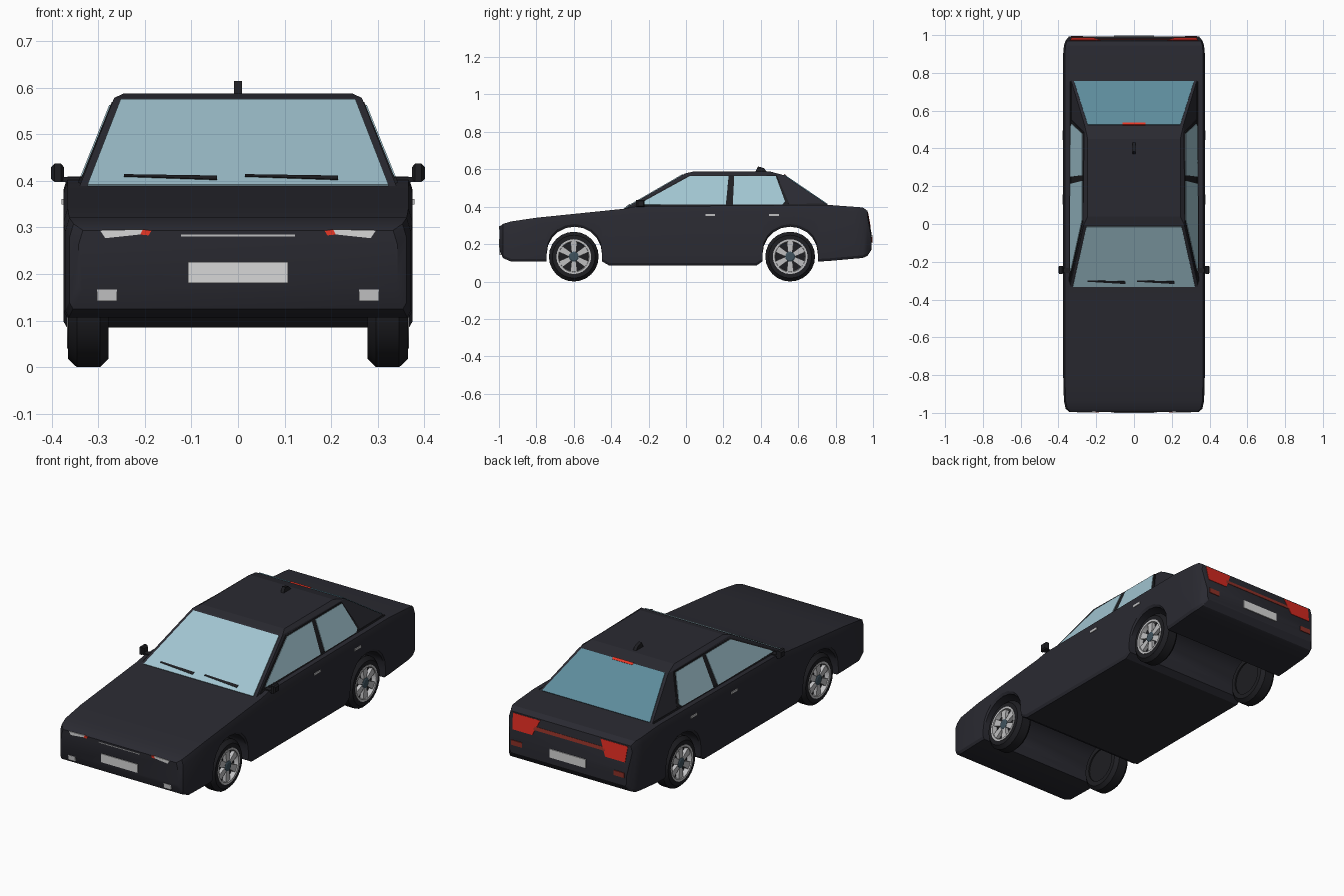
import bpy, bmesh, math
from mathutils import Vector

if "Cube" in bpy.data.objects:
    bpy.data.objects.remove(bpy.data.objects["Cube"])


def mat(name, r, g, b):
    m = bpy.data.materials.new(name)
    m.diffuse_color = (r, g, b, 1)
    m.use_nodes = True
    m.node_tree.nodes["Principled BSDF"].inputs["Base Color"].default_value = m.diffuse_color
    return m


BODY = mat("charcoal_paint", .023, .023, .031)
TRIM = mat("black_rubber_and_trim", .013, .013, .016)
GLASS = mat("window_glass", .36, .56, .64)
REAR_GLASS = mat("tinted_rear_glass", .11, .26, .33)
SILVER = mat("silver_metal", .52, .52, .53)
LAMP = mat("lamp_white", .68, .68, .68)
RED = mat("tail_red", .66, .022, .014)
BRIGHT = mat("bright_red", .88, .04, .02)
DIM = mat("dim_red", .27, .03, .02)
HUB = mat("hub_blue_grey", .05, .085, .11)


def build(name, verts, faces, m, smooth=False):
    bm = bmesh.new()
    vs = [bm.verts.new(v) for v in verts]
    for f in faces:
        bm.faces.new([vs[i] for i in f])
    bmesh.ops.recalc_face_normals(bm, faces=bm.faces)
    me = bpy.data.meshes.new(name)
    bm.to_mesh(me)
    bm.free()
    me.materials.append(m)
    ob = bpy.data.objects.new(name, me)
    bpy.context.collection.objects.link(ob)
    if smooth:
        bpy.ops.object.select_all(action='DESELECT')
        ob.select_set(True)
        bpy.context.view_layer.objects.active = ob
        bpy.ops.object.shade_smooth_by_angle(angle=math.radians(28))
    return ob


def loft(name, rings, m, smooth=False, caps=True, closed=False):
    n, k = len(rings[0]), len(rings)
    verts = [p for r in rings for p in r]
    faces = []
    for i in range(k if closed else k - 1):
        a, b = i * n, (i + 1) % k * n
        faces += [(a + j, a + (j + 1) % n, b + (j + 1) % n, b + j) for j in range(n)]
    if caps and not closed:
        faces += [list(range(n)), list(range((k - 1) * n, k * n))]
    return build(name, verts, faces, m, smooth)


def plate(name, pts, m, t=.004):
    # thin panel centred on a polygon
    p = [Vector(q) for q in pts]
    n = (p[1] - p[0]).cross(p[2] - p[0]).normalized() * t
    return loft(name, [[q - n for q in p], [q + n for q in p]], m)


def box(name, x0, x1, y0, y1, z0, z1, m):
    return loft(name, [[(x, y0, z0), (x, y1, z0), (x, y1, z1), (x, y0, z1)] for x in (x0, x1)], m)


def lathe(name, prof, s, y, z, m, n=24, closed=False):
    # rings of (x, radius) around a sideways axle
    rings = [[(s * x, y + r * math.cos(2 * math.pi * i / n), z + r * math.sin(2 * math.pi * i / n))
              for i in range(n)] for x, r in prof]
    return loft(name, rings, m, True, closed=closed)


def interp(table, y):
    for (a, u), (b, v) in zip(table, table[1:]):
        if y <= b:
            return u + (v - u) * (y - a) / (b - a)
    return table[-1][1]


# Lower body: sections along the length, wheel arches cut right across
TOP = [(-.996, .294), (-.978, .308), (-.936, .321), (-.80, .341), (-.33, .389), (-.26, .402),
       (.755, .41), (.945, .396), (.970, .378), (.992, .255)]
WIDTH = [(-.996, .342), (-.978, .362), (-.94, .371), (-.8, .375), (.9, .375), (.945, .371),
         (.970, .363), (.992, .345)]
stations = [(-.996, .165), (-.978, .125), (-.936, .107), (-.80, .107)]


def arch(yc):
    pts = [(yc - .149, .107)]
    for i in range(11):
        a = math.pi * i / 10
        pts.append((yc - .148 * math.cos(a), .147 + .146 * math.sin(a)))
    return pts + [(yc + .149, .107)]


FRONT, REAR = -.597, .557
stations += arch(FRONT) + [(-.41, .085), (-.33, .085), (-.26, .085), (.376, .085)] + arch(REAR)
stations += [(.755, .109), (.9, .122), (.945, .126), (.970, .137), (.992, .17)]
rings = []
for y, b in stations:
    t, w = interp(TOP, y), interp(WIDTH, y)
    half = [(w - .008, b), (w, b + .014), (w, t - .03), (w - .009, t)]
    rings.append([(x, y, z) for x, z in half] + [(-x, y, z) for x, z in reversed(half)])
loft("lower_body", rings, BODY, True)

# Cabin shell with pillars and roof: (front half width, y, z), (rear half width, y, z)
CABIN = (((.342, -.34, .384), (.342, .79, .388)),
         ((.266, -.004, .578), (.262, .525, .568)),
         ((.245, .04, .588), (.245, .45, .588)))
loft("cabin", [[(a, b, c), (d, e, f), (-d, e, f), (-a, b, c)] for (a, b, c), (d, e, f) in CABIN], BODY)


def wind_y(z):
    return -.34 + (z - .384) * 1.732


def back_y(z):
    return .525 - (z - .568) * 1.472


def side(s, y, z, out=0):
    return (s * (.342 - .404 * (z - .385) + out), y, z)


# Windscreen and rear window
plate("windscreen", [(-.323, wind_y(.389), .389), (.323, wind_y(.389), .389),
                     (.252, wind_y(.572), .572), (-.252, wind_y(.572), .572)], GLASS)
plate("rear_window", [(-.318, back_y(.411), .411), (.318, back_y(.411), .411),
                      (.245, back_y(.568), .568), (-.245, back_y(.568), .568)], REAR_GLASS)
plate("high_brake_light", [(-.06, back_y(.571) + .003, .571), (.06, back_y(.571) + .003, .571),
                           (.06, back_y(.563) + .003, .563), (-.06, back_y(.563) + .003, .563)], BRIGHT)

# Wipers
for i, x in enumerate((-.245, .015)):
    pts = [(x, .408), (x + .2, .401), (x + .2, .409), (x, .412)]
    plate(f"wiper_{i}", [(px, wind_y(z) - .006, z) for px, z in pts], TRIM, .003)

# Roof aerial fin
loft("roof_fin", [[(x, .37, .585), (x, .435, .585), (x, .415, .607), (x, .385, .615)]
                  for x in (-.009, .009)], TRIM)

# Front and rear plates and slim front strip
box("front_plate", -.107, .107, -1, -.993, .181, .226, LAMP)
box("rear_plate", -.107, .107, .989, .997, .205, .25, LAMP)
box("front_strip", -.122, .122, -.999, -.993, .281, .285, SILVER)


def tail(x, z):
    return (x, .992 - (z - .255) * .179, z)


plate("tail_strip", [tail(-.21, .318), tail(.21, .318), tail(.21, .336), tail(-.21, .336)], DIM, .002)

for s, tag in ((1, "right"), (-1, "left")):
    # Side glass, black centre pillar and belt strip
    for nm, pts, m, o in (
            ("side_frame", [(-.285, .403), (.015, .568), (.485, .566), (.55, .42), (.54, .405)], TRIM, -.001),
            ("front_side_glass", [(-.25, .409), (-.235, .422), (.02, .562), (.228, .562), (.213, .409)], GLASS, .002),
            ("rear_side_glass", [(.25, .409), (.258, .562), (.48, .562), (.53, .425), (.515, .411)], GLASS, .002)):
        plate(f"{nm}_{tag}", [side(s, y, z, o) for y, z in pts], m)
    plate(f"belt_strip_{tag}", [side(s, y, z, .002) for y, z in
                                ((-.31, .395), (.76, .403), (.75, .415), (-.27, .408))], TRIM)

    # Door mirrors and handles
    loft(f"mirror_{tag}", [[(s * x, y0, z0), (s * x, y1, z0), (s * x, y1, z1), (s * x, y0, z1)]
                           for x, y0, y1, z0, z1 in ((.374, -.258, -.225, .403, .430),
                                                     (.380, -.266, -.222, .398, .437),
                                                     (.394, -.266, -.222, .398, .437),
                                                     (.401, -.256, -.226, .404, .430))], TRIM)
    box(f"mirror_arm_{tag}", s * .325, s * .38, -.26, -.232, .398, .408, TRIM)
    for i, y in enumerate((.13, .47)):
        box(f"door_handle_{i}_{tag}", s * .37, s * .379, y - .026, y + .026, .349, .361, SILVER)

    # Front lamps
    for nm, pts, m in (("headlight", [(.296, .294), (.204, .296), (.21, .285), (.285, .277)], LAMP),
                       ("indicator", [(.204, .296), (.186, .293), (.192, .283), (.21, .285)], BRIGHT)):
        plate(f"{nm}_{tag}", [(s * x, -.996, z) for x, z in pts], m, .003)
    box(f"fog_light_{tag}", s * .26, s * .303, -.998, -.984, .142, .167, SILVER)

    # Tail lamps and reflectors
    plate(f"tail_light_{tag}", [tail(s * x, z) for x, z in
                                ((.338, .372), (.178, .372), (.215, .291), (.332, .291))], RED, .002)
    box(f"rear_reflector_{tag}", s * .27, s * .333, .987, .996, .212, .238, DIM)

    # Wheels: tyre, dark dish, rim ring, spokes and hub
    for yc, end in ((FRONT - .003, "front"), (REAR, "rear")):
        nm, z = f"{end}_{tag}", .133
        lathe(f"tyre_{nm}", [(.278, .09), (.278, .115), (.296, .133), (.346, .133), (.365, .115),
                             (.365, .09)], s, yc, z, TRIM, closed=True)
        lathe(f"wheel_dish_{nm}", [(.285, .091), (.342, .091)], s, yc, z, TRIM)
        lathe(f"rim_{nm}", [(.34, .093), (.367, .093), (.367, .082), (.34, .078)], s, yc, z, SILVER, closed=True)
        for i in range(6):
            a = 2 * math.pi * (i + .5) / 6
            d, e = Vector((0, math.cos(a), math.sin(a))), Vector((0, -math.sin(a), math.cos(a)))
            c = Vector((0, yc, z))
            quad = [c + d * .02 - e * .012, c + d * .084 - e * .019, c + d * .084 + e * .019, c + d * .02 + e * .012]
            loft(f"spoke_{i}_{nm}", [[q + Vector((s * x, 0, 0)) for q in quad] for x in (.34, .361)], SILVER)
        lathe(f"hub_{nm}", [(.34, .027), (.362, .027), (.366, .02)], s, yc, z, HUB, 12)
